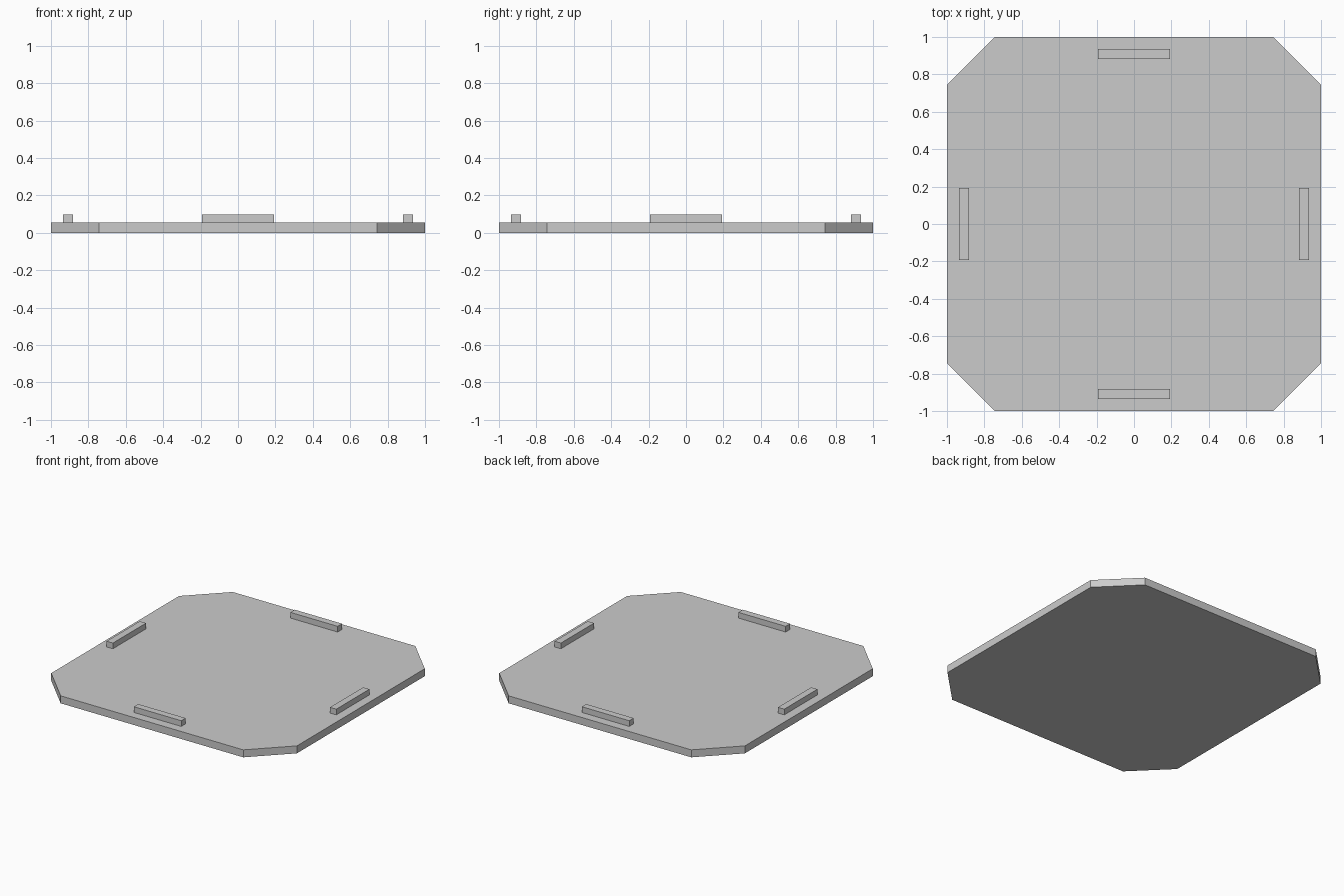
import bpy
import bmesh
from math import pi
from mathutils import Matrix, Vector

cube = bpy.data.objects.get("Cube")
if cube:
    bpy.data.objects.remove(cube, do_unlink=True)

PLATE_TOP = 0.055
RIDGE_TOP = 0.097
CORNER = 0.743

grey = bpy.data.materials.new("plain grey")
grey.use_nodes = True
colour = (0.6, 0.6, 0.6, 1)
grey.diffuse_color = colour
grey.node_tree.nodes["Principled BSDF"].inputs["Base Color"].default_value = colour


def add_part(name, bm):
    bmesh.ops.recalc_face_normals(bm, faces=bm.faces)
    mesh = bpy.data.meshes.new(name)
    bm.to_mesh(mesh)
    bm.free()
    mesh.materials.append(grey)
    part = bpy.data.objects.new(name, mesh)
    bpy.context.collection.objects.link(part)
    return part


# Flat square plate with cut corners
bm = bmesh.new()
outline = []
for turn in range(4):
    spin = Matrix.Rotation(turn * pi / 2, 3, "Z")
    outline += [bm.verts.new(spin @ Vector((1, y, 0))) for y in (-CORNER, CORNER)]
base = bm.faces.new(outline)
raised = bmesh.ops.extrude_face_region(bm, geom=[base], use_keep_orig=True)
top = [v for v in raised["geom"] if isinstance(v, bmesh.types.BMVert)]
bmesh.ops.translate(bm, verts=top, vec=(0, 0, PLATE_TOP))
add_part("plate", bm)

# One low ridge near the middle of each side
for turn, side in enumerate(("left", "back", "right", "front")):
    bm = bmesh.new()
    size = Matrix.Diagonal((0.051, 0.385, RIDGE_TOP - PLATE_TOP, 1))
    place = Matrix.Translation((0.909, 0, (RIDGE_TOP + PLATE_TOP) / 2))
    spin = Matrix.Rotation(turn * pi / 2, 4, "Z")
    bmesh.ops.create_cube(bm, size=1, matrix=spin @ place @ size)
    add_part(side + "_ridge", bm)
